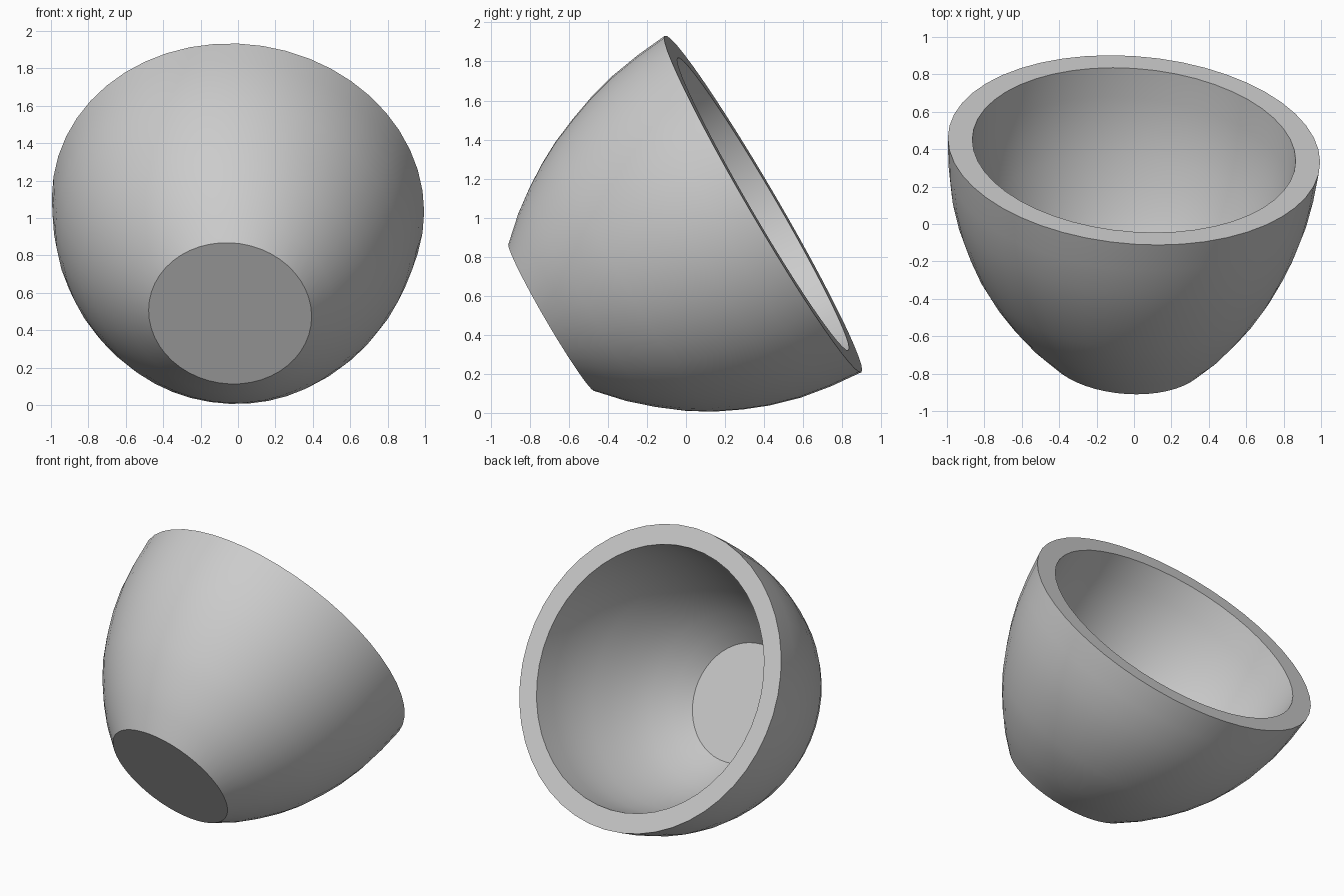
import bpy
import bmesh
import math
from mathutils import Vector

cube = bpy.data.objects.get("Cube")
if cube:
    bpy.data.objects.remove(cube, do_unlink=True)

SEGMENTS = 48
DEPTH = 1.228
RIM_CENTRE = Vector((0, 0.395, 1.07))

# Tilted frame: axis points out of the opening
axis = Vector((0.075, 0.862, 0.503)).normalized()
side = (Vector((1, 0, 0)) - axis * axis.x).normalized()
up = side.cross(axis)

# Wall section as (depth below rim, radius): outer base, rim, inner floor
profile = [
    (DEPTH, 0.437), (1.11, 0.555), (1.0, 0.645), (0.88, 0.73), (0.76, 0.8),
    (0.62, 0.863), (0.49, 0.912), (0.334, 0.955), (0.17, 0.982), (0, 0.998),
    (0, 0.867), (0.17, 0.85), (0.334, 0.82), (0.49, 0.77), (0.62, 0.717),
    (0.76, 0.65), (0.88, 0.573), (1.0, 0.48), (1.098, 0.39),
]


def ring_point(depth, radius, angle):
    """Point on the bowl; the foot drifts a little off the axis."""
    drift = (depth / DEPTH) ** 3
    return (RIM_CENTRE - axis * depth
            + side * (radius * math.cos(angle) + 0.05 * drift)
            + up * (radius * math.sin(angle) + 0.045 * drift))


# Bowl: one closed skin with flat foot and flat inner floor
bm = bmesh.new()
rings = []
for depth, radius in profile:
    rings.append([bm.verts.new(ring_point(depth, radius, math.tau * i / SEGMENTS))
                  for i in range(SEGMENTS)])
for a, b in zip(rings, rings[1:]):
    for i in range(SEGMENTS):
        j = (i + 1) % SEGMENTS
        bm.faces.new((a[i], a[j], b[j], b[i]))
bm.faces.new(rings[0])
bm.faces.new(rings[-1])
bmesh.ops.recalc_face_normals(bm, faces=bm.faces)

mesh = bpy.data.meshes.new("bowl")
bm.to_mesh(mesh)
bm.free()
bowl = bpy.data.objects.new("bowl", mesh)
bpy.context.collection.objects.link(bowl)

# Plain grey material
grey = bpy.data.materials.new("plain_grey")
grey.use_nodes = True
colour = (0.6, 0.6, 0.6, 1)
grey.diffuse_color = colour
grey.node_tree.nodes["Principled BSDF"].inputs["Base Color"].default_value = colour
mesh.materials.append(grey)

# Smooth walls with crisp rim and foot
bpy.ops.object.select_all(action="DESELECT")
bowl.select_set(True)
bpy.context.view_layer.objects.active = bowl
bpy.ops.object.shade_smooth_by_angle(angle=math.radians(30))
